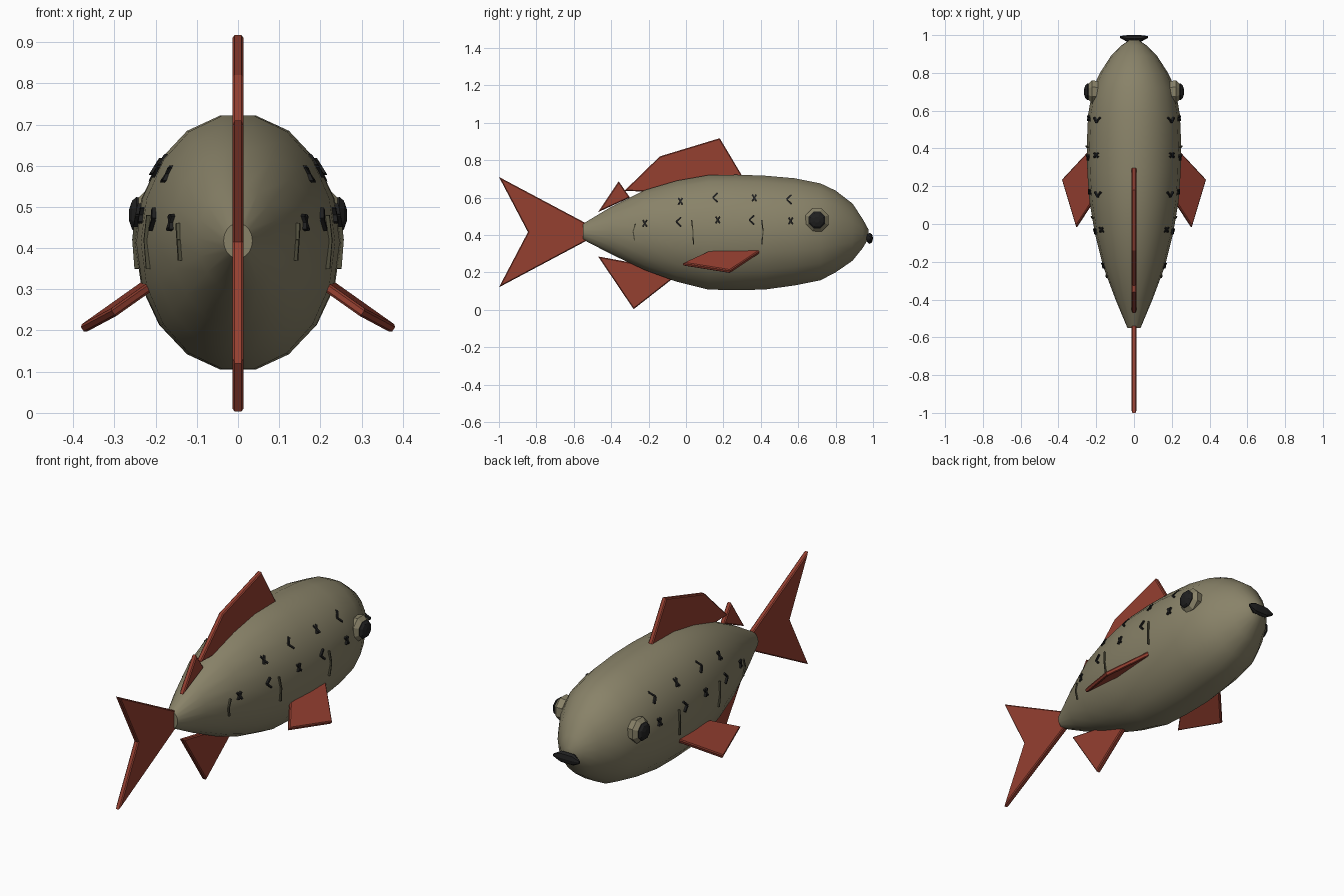
import bpy, bmesh, math
from mathutils import Vector

if "Cube" in bpy.data.objects:
    bpy.data.objects.remove(bpy.data.objects["Cube"])


def material(name, rgb):
    m = bpy.data.materials.new(name)
    m.diffuse_color = (*rgb, 1)
    m.use_nodes = True
    m.node_tree.nodes["Principled BSDF"].inputs["Base Color"].default_value = m.diffuse_color
    return m


OLIVE = material("olive_skin", (0.25, 0.225, 0.14))
RED = material("red_fin", (0.30, 0.05, 0.03))
BLACK = material("black", (0.014, 0.014, 0.014))
DARK = material("dark_olive", (0.08, 0.075, 0.045))


def finish(bm, name, mat, smooth=None):
    bmesh.ops.recalc_face_normals(bm, faces=bm.faces)
    me = bpy.data.meshes.new(name)
    bm.to_mesh(me)
    bm.free()
    ob = bpy.data.objects.new(name, me)
    bpy.context.collection.objects.link(ob)
    me.materials.append(mat)
    if smooth:
        bpy.ops.object.select_all(action='DESELECT')
        ob.select_set(True)
        bpy.context.view_layer.objects.active = ob
        bpy.ops.object.shade_smooth_by_angle(angle=math.radians(smooth))
    return ob


def loft(bm, rings):
    """Skin a list of vertex-position rings and cap both ends."""
    vs = [[bm.verts.new(p) for p in r] for r in rings]
    n = len(vs[0])
    for a, b in zip(vs, vs[1:]):
        for i in range(n):
            bm.faces.new((a[i], a[(i + 1) % n], b[(i + 1) % n], b[i]))
    bm.faces.new(vs[0])
    bm.faces.new(vs[-1])


# Body stations: y, half width, bottom z, top z
BODY = [(-0.55, 0.035, 0.375, 0.46), (-0.40, 0.098, 0.297, 0.55),
        (-0.22, 0.165, 0.212, 0.64), (-0.05, 0.207, 0.150, 0.69),
        (0.12, 0.236, 0.108, 0.72), (0.27, 0.247, 0.105, 0.722),
        (0.42, 0.250, 0.108, 0.717), (0.58, 0.243, 0.130, 0.703),
        (0.72, 0.218, 0.158, 0.675), (0.80, 0.180, 0.200, 0.637),
        (0.89, 0.122, 0.262, 0.568), (0.945, 0.067, 0.330, 0.485),
        (0.975, 0.022, 0.380, 0.430)]
SIDES = 18
flat = math.cos(math.pi / SIDES)
bm = bmesh.new()
rings = []
for y, w, lo, hi in BODY:
    ring = []
    for i in range(SIDES):
        a = (i + 0.5) * 2 * math.pi / SIDES
        ring.append((w * math.sin(a), y, (lo + hi) / 2 + (hi - lo) / 2 / flat * math.cos(a)))
    rings.append(ring)
loft(bm, rings)
finish(bm, "body", OLIVE, 50)


def surface_x(y, z):
    """Half width of the body at a given y and z."""
    for a, b in zip(BODY, BODY[1:]):
        if a[0] <= y <= b[0]:
            t = (y - a[0]) / (b[0] - a[0])
            w, lo, hi = (a[k] + (b[k] - a[k]) * t for k in (1, 2, 3))
            d = (z - (lo + hi) / 2) / ((hi - lo) / 2)
            return w * math.sqrt(max(0, 1 - d * d))
    return 0


def plate(name, pts, thick, bevel):
    """Flat fin: outline points thickened along the face normal, edges chamfered."""
    bm = bmesh.new()
    f = bm.faces.new([bm.verts.new(p) for p in pts])
    f.normal_update()
    n = f.normal.copy()
    bmesh.ops.translate(bm, verts=bm.verts, vec=-n * thick / 2)
    ext = bmesh.ops.extrude_face_region(bm, geom=[f], use_keep_orig=True)
    top = [v for v in ext["geom"] if isinstance(v, bmesh.types.BMVert)]
    bmesh.ops.translate(bm, verts=top, vec=n * thick)
    bmesh.ops.recalc_face_normals(bm, faces=bm.faces)
    rim = [e for e in bm.edges if abs((e.verts[0].co - e.verts[1].co).normalized().dot(n)) < 0.5]
    bmesh.ops.bevel(bm, geom=rim, offset=bevel, segments=1, affect='EDGES')
    finish(bm, name, RED)


# Fins on the centre line, outlines as (y, z)
FINS = {
    "tail_fin": [(-0.53, 0.46), (-1, 0.71), (-0.845, 0.415), (-1, 0.12), (-0.53, 0.37)],
    "dorsal_fin": [(-0.33, 0.635), (-0.14, 0.82), (0.18, 0.917), (0.31, 0.70), (0.10, 0.67), (-0.20, 0.632)],
    "rear_dorsal_fin": [(-0.47, 0.522), (-0.36, 0.687), (-0.30, 0.60)],
    "anal_fin": [(-0.47, 0.285), (-0.28, 0.003), (-0.06, 0.175), (-0.20, 0.235)],
}
for name, outline in FINS.items():
    plate(name, [(0, y, z) for y, z in outline], 0.026, 0.005)


def mark(bm, pts, width, s):
    """Thin strip that follows the body side along (y, z) points."""
    for (y0, z0), (y1, z1) in zip(pts, pts[1:]):
        d = Vector((y1 - y0, z1 - z0)).normalized() * width / 2
        corners = [(y0 - d.y, z0 + d.x), (y0 + d.y, z0 - d.x), (y1 + d.y, z1 - d.x), (y1 - d.y, z1 + d.x)]
        loft(bm, [[(s * (surface_x(y, z) + off), y, z) for y, z in corners] for off in (-0.006, 0.007)])


CROSSES = [(-0.03, 0.58), (0.365, 0.598), (-0.22, 0.462), (0.17, 0.48), (0.56, 0.475)]
CHEVRONS = [(0.155, 0.60), (0.55, 0.59), (-0.04, 0.47), (0.35, 0.48)]
LINES = [[(-0.27, 0.46), (-0.283, 0.42), (-0.275, 0.37)],
         [(0.03, 0.48), (0.037, 0.42), (0.04, 0.35)],
         [(0.405, 0.48), (0.412, 0.42), (0.405, 0.35)]]

for s, side in ((1, "right"), (-1, "left")):
    # Pectoral fin
    plate(side + "_pectoral_fin",
          [(s * x, y, z) for x, y, z in ((0.21, 0.415, 0.322), (0.378, 0.235, 0.203),
                                         (0.303, -0.015, 0.243), (0.215, 0.12, 0.305))], 0.022, 0.005)
    # Scale marks
    bm = bmesh.new()
    for y, z in CROSSES:
        mark(bm, [(y - 0.011, z - 0.018), (y + 0.011, z + 0.018)], 0.009, s)
        mark(bm, [(y - 0.011, z + 0.018), (y + 0.011, z - 0.018)], 0.009, s)
    for y, z in CHEVRONS:
        mark(bm, [(y + 0.014, z + 0.025), (y - 0.012, z), (y + 0.014, z - 0.025)], 0.009, s)
    finish(bm, side + "_scale_marks", BLACK)
    # Flank lines
    bm = bmesh.new()
    for pts in LINES:
        mark(bm, pts, 0.006, s)
    finish(bm, side + "_flank_lines", DARK)
    # Eye rim and pupil

    def octagon(x, r):
        return [(s * x, 0.70 + r * math.cos((i + 0.5) * math.pi / 4),
                 0.48 + r * math.sin((i + 0.5) * math.pi / 4)) for i in range(8)]
    bm = bmesh.new()
    loft(bm, [octagon(0.19, 0.06), octagon(0.222, 0.066), octagon(0.242, 0.046)])
    finish(bm, side + "_eye_rim", OLIVE)
    bm = bmesh.new()
    loft(bm, [octagon(0.23, 0.042), octagon(0.246, 0.048), octagon(0.257, 0.038), octagon(0.264, 0.016)])
    finish(bm, side + "_pupil", BLACK)

# Mouth: stubby bar with tapered ends
bm = bmesh.new()
rings = []
for x, r, y in ((-0.075, 0.25, 0.99), (-0.035, 1, 0.982), (0.035, 1, 0.982), (0.075, 0.25, 0.99)):
    rings.append([(x, y + 0.018 * r * math.cos(i * math.pi / 4),
                   0.382 + 0.030 * r * math.sin(i * math.pi / 4)) for i in range(8)])
loft(bm, rings)
finish(bm, "mouth", BLACK)
